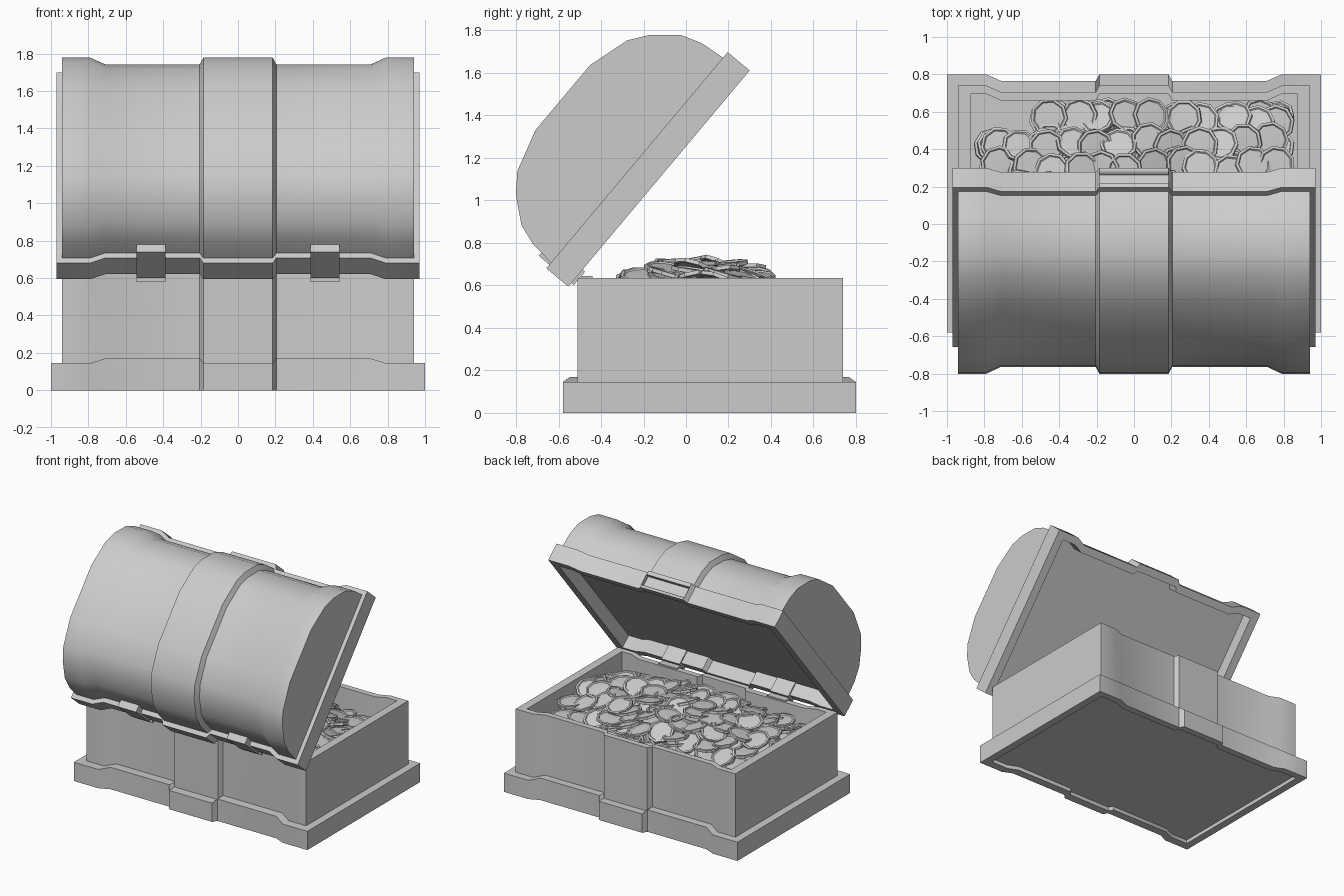
import bpy, bmesh, math, random
from mathutils import Matrix, Vector

if "Cube" in bpy.data.objects:
    bpy.data.objects.remove(bpy.data.objects["Cube"])

random.seed(4)
INSET = 0.035                      # depth of the panels between corner bands and centre band
LID_TILT = math.radians(50)
LID_POS = Vector((0, -0.554, 0.594))
LID_MID = 0.664                    # lid centre, measured from its hinge edge


def finish(name, bm, angle=30):
    bmesh.ops.recalc_face_normals(bm, faces=bm.faces)
    me = bpy.data.meshes.new(name)
    bm.to_mesh(me)
    bm.free()
    me.shade_smooth()
    me.set_sharp_from_angle(angle=math.radians(angle))
    ob = bpy.data.objects.new(name, me)
    bpy.context.collection.objects.link(ob)
    return ob


def loft(name, rings, angle=30):
    bm = bmesh.new()
    loops = [[bm.verts.new(p) for p in r] for r in rings]
    n = len(loops[0])
    for a, b in zip(loops, loops[1:]):
        for i in range(n):
            j = (i + 1) % n
            bm.faces.new((a[i], a[j], b[j], b[i]))
    bm.faces.new(loops[0])
    bm.faces.new(loops[-1])
    return finish(name, bm, angle)


def stations(hx):
    # x position and inset of the raised bands, left to right
    half = [(hx, 0), (0.79, 0), (0.71, 1), (0.205, 1), (0.185, 0)]
    return [(-x, k) for x, k in half] + [(x, k) for x, k in reversed(half)]


def ring(hx, hy, z, cy, rise=0.0):
    st = stations(hx)
    front = [(x, cy - hy + k * INSET, z + k * rise) for x, k in st]
    back = [(x, cy + hy - k * INSET, z + k * rise) for x, k in reversed(st)]
    return front + back


def box(name, lo, hi):
    bm = bmesh.new()
    bmesh.ops.create_cube(bm, size=1)
    for v in bm.verts:
        v.co = [l + (c + 0.5) * (h - l) for c, l, h in zip(v.co, lo, hi)]
    return finish(name, bm)


def on_lid(ob):
    ob.location = LID_POS
    ob.rotation_euler.x = LID_TILT
    return ob


# Chest body: recessed underside, plinth, walls and hollow inside
C = 0.115
loft("chest_body", [
    ring(0.94, 0.63, 0.03, C), ring(0.94, 0.63, 0, C),
    ring(1.0, 0.69, 0, 0.11), ring(1.0, 0.69, 0.145, 0.11, 0.025),
    ring(0.94, 0.625, 0.145, C, 0.025), ring(0.94, 0.625, 0.635, C),
    ring(0.875, 0.58, 0.635, C), ring(0.875, 0.58, 0.10, C)])

# Lid rim with shallow inner panel
rim = on_lid(loft("lid_rim", [
    ring(0.905, 0.605, 0.10, LID_MID), ring(0.905, 0.605, 0, LID_MID),
    ring(0.97, 0.664, 0, LID_MID), ring(0.97, 0.664, 0.135, LID_MID),
    ring(0.93, 0.62, 0.135, LID_MID)]))

# Latch slot cut into the free edge of the rim
slot = on_lid(box("latch_slot_cutter", (-0.185, 1.295, 0.02), (0.185, 1.36, 0.105)))
slot.hide_render = True
slot.hide_viewport = True
cut = rim.modifiers.new("latch_slot", 'BOOLEAN')
cut.operation = 'DIFFERENCE'
cut.object = slot

# Barrel-shaped lid top
half = [(0.63, 0.13), (0.618, 0.255), (0.584, 0.355), (0.49, 0.468), (0.402, 0.533), (0.2, 0.592)]
profile = [(-a, b) for a, b in half] + [(a, b) for a, b in reversed(half)]
sections = []
for x, k in stations(0.94):
    s = k * INSET
    sections.append([(x, LID_MID + a * (1 - s / 0.63), b - s * (b - 0.13) / 0.46) for a, b in profile])
on_lid(loft("lid_dome", sections))

# Hinges: a clip around the lid rim and a leaf on the body
for side, x in (("left", -0.465), ("right", 0.465)):
    on_lid(box(f"hinge_clip_{side}", (x - 0.078, 0.022, -0.015), (x + 0.078, 0.105, 0.2)))
    box(f"hinge_leaf_{side}", (x - 0.078, -0.495, 0.58), (x + 0.078, -0.44, 0.645))


# Coins: nine-sided discs with raised edges, heaped in layers
def add_coin(bm, mat, sides=9):
    prof = [(0.080, 0.004), (0.086, 0.011), (0.100, 0.009), (0.100, -0.009), (0.086, -0.011), (0.080, -0.004)]
    loops = [[bm.verts.new(mat @ Vector((r * math.cos(t), r * math.sin(t), z)))
              for t in (math.tau * i / sides for i in range(sides))] for r, z in prof]
    for a, b in zip(loops, loops[1:]):
        for i in range(sides):
            j = (i + 1) % sides
            bm.faces.new((a[i], a[j], b[j], b[i]))
    for loop, z in ((loops[0], 0.008), (loops[-1], -0.008)):
        c = bm.verts.new(mat @ Vector((0, 0, z)))
        for i in range(sides):
            bm.faces.new((c, loop[i], loop[(i + 1) % sides]))


bm = bmesh.new()
for layer in range(3):
    for row in range(8):
        for col in range(12):
            x = -0.75 + col * 0.136 + (row % 2) * 0.04 + random.uniform(-0.03, 0.03)
            y = -0.34 + row * 0.128 + random.uniform(-0.025, 0.025)
            if x < -0.5 and y > 0.45:
                continue
            x = max(-0.77, min(0.76, x))
            z = 0.70 - 0.72 * (y - 0.07) ** 2 - 0.14 * x * x - layer * 0.05 + random.uniform(-0.015, 0.015)
            tilt = Matrix.Rotation(random.uniform(-0.4, 0.25) - 0.5 * (y - 0.07), 4, 'X') \
                @ Matrix.Rotation(random.uniform(-0.35, 0.35), 4, 'Y') \
                @ Matrix.Rotation(random.uniform(0, 6), 4, 'Z')
            add_coin(bm, Matrix.Translation((x, y, z)) @ tilt)
finish("coin_heap", bm, 35)
